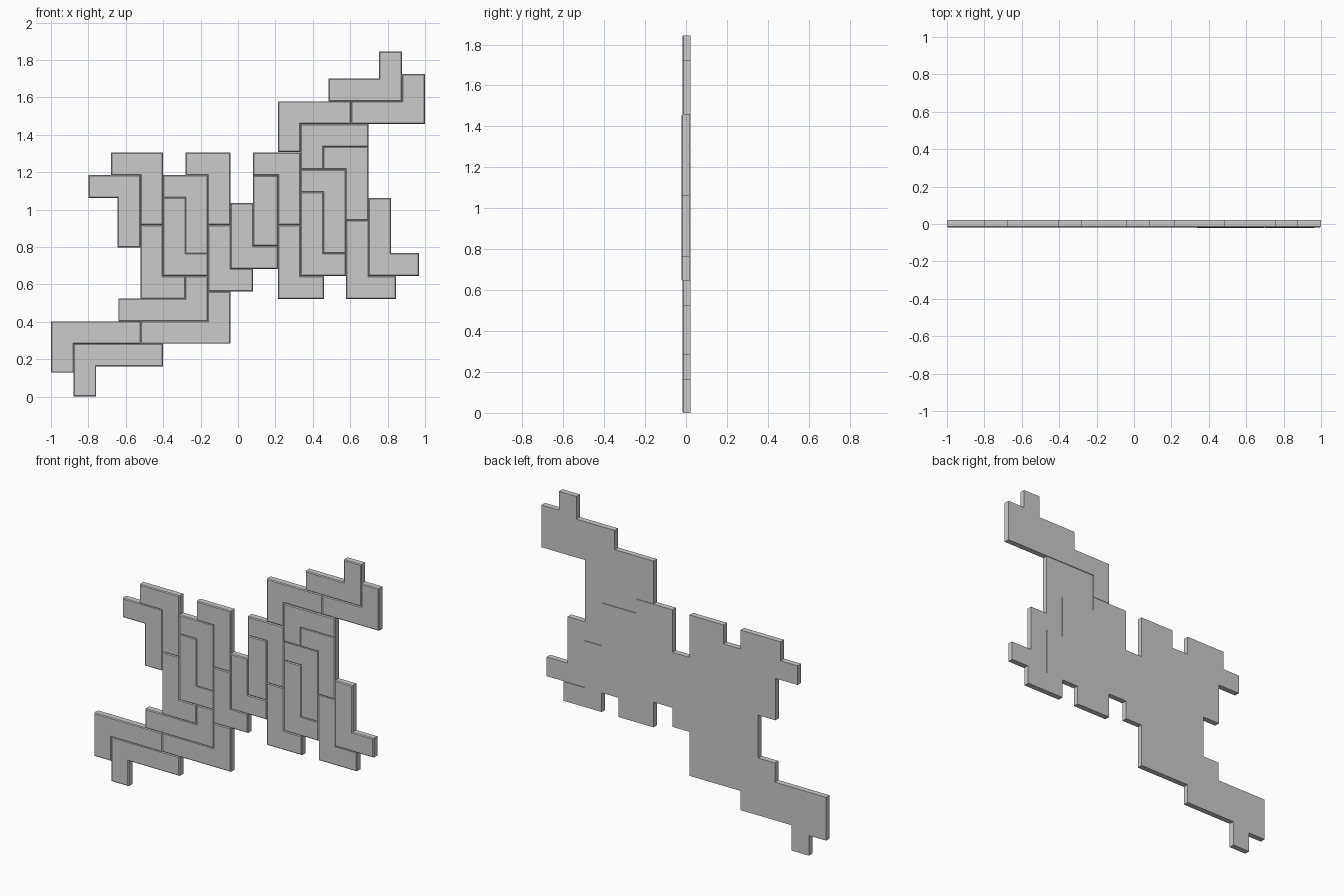
import bpy, bmesh

if "Cube" in bpy.data.objects:
    bpy.data.objects.remove(bpy.data.objects["Cube"])

W = 0.122        # arm width
BACK = 0.0225    # y of the back face
DEPTH = 0.04     # tile thickness
STEP = 0.005     # forward offset of raised tiles
CHAMFER = 0.005  # front edge chamfer


def plate(name, outline, forward=False):
    """Flat plate from an x/z outline with chamfered front edges."""
    y = BACK - (STEP if forward else 0)
    bm = bmesh.new()
    face = bm.faces.new([bm.verts.new((x, y, z)) for x, z in outline])
    ext = bmesh.ops.extrude_face_region(bm, geom=[face], use_keep_orig=True)
    front = [v for v in ext['geom'] if isinstance(v, bmesh.types.BMVert)]
    for v in front:
        v.co.y -= DEPTH
    bmesh.ops.recalc_face_normals(bm, faces=bm.faces)
    edges = [e for e in bm.edges if all(v in front for v in e.verts)]
    bmesh.ops.bevel(bm, geom=edges, offset=CHAMFER, segments=1,
                    affect='EDGES', profile=0.5)
    mesh = bpy.data.meshes.new(name)
    bm.to_mesh(mesh)
    bm.free()
    bpy.context.collection.objects.link(bpy.data.objects.new(name, mesh))


def l_tile(name, cx, cz, hx, vz, forward=False):
    """L tile: outer corner (cx, cz), one arm reaches x=hx, the other z=vz."""
    ix = cx + (W if hx > cx else -W)
    iz = cz + (W if vz > cz else -W)
    plate(name, [(cx, cz), (hx, cz), (hx, iz), (ix, iz), (ix, vz), (cx, vz)],
          forward)


# lower left arm, central weave, upper right arm
groups = {
    "lower_arm_tile": [
        (-0.88, 0.283, -0.40, 0.0), (-1.0, 0.403, -0.52, 0.128),
        (-0.04, 0.283, -0.52, 0.562), (-0.16, 0.403, -0.64, 0.645)],
    "left_weave_tile": [
        (-0.522, 1.185, -0.80, 0.797), (-0.40, 1.305, -0.68, 0.917),
        (-0.522, 0.523, -0.28, 0.917), (-0.16, 1.185, -0.40, 0.763),
        (-0.40, 0.645, -0.16, 1.065), (-0.04, 1.305, -0.28, 0.917)],
    "centre_weave_tile": [
        (-0.16, 0.562, 0.08, 0.917), (-0.04, 0.683, 0.213, 1.035)],
    "right_weave_tile": [
        (0.335, 1.305, 0.08, 0.917), (0.213, 0.523, 0.46, 0.917),
        (0.577, 1.215, 0.335, 0.765), (0.335, 0.645, 0.577, 1.093),
        (0.577, 0.523, 0.845, 0.943)],
    "upper_arm_tile": [
        (0.877, 1.579, 0.485, 1.845), (1.0, 1.457, 0.605, 1.725),
        (0.213, 1.579, 0.605, 1.307)],
}
for name, tiles in groups.items():
    for i, t in enumerate(tiles):
        l_tile(f"{name}_{i + 1}", *t)

# tiles set slightly forward
for i, t in enumerate([(0.335, 1.457, 0.697, 1.215),
                       (0.697, 1.337, 0.455, 0.943),
                       (0.697, 0.645, 0.967, 1.063)]):
    l_tile(f"raised_tile_{i + 1}", *t, forward=True)

# straight infill tile
plate("straight_tile", [(0.08, 0.805), (0.213, 0.805),
                        (0.213, 1.183), (0.08, 1.183)])
